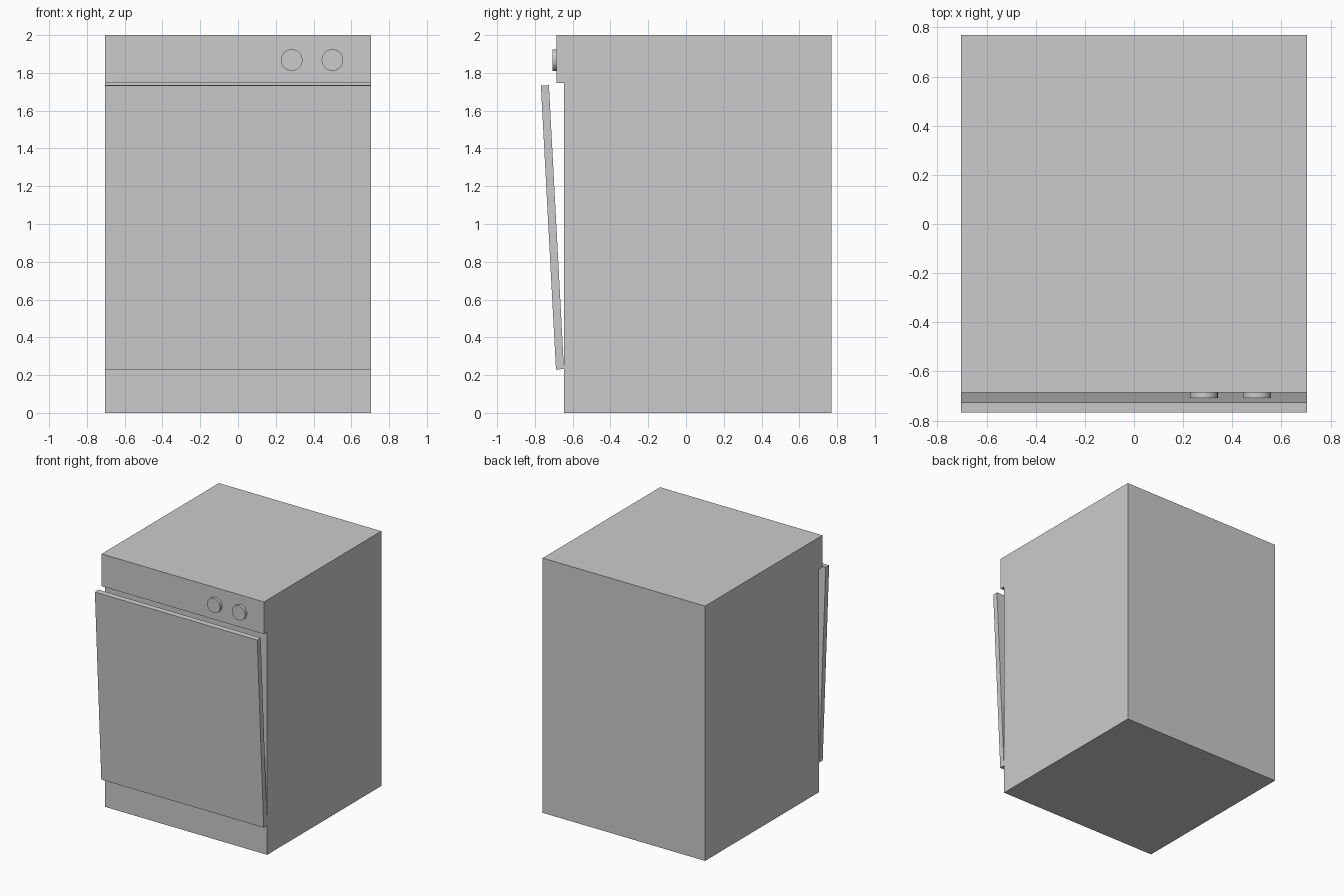
import bpy
import math
from mathutils import Matrix, Vector

if "Cube" in bpy.data.objects:
    bpy.data.objects.remove(bpy.data.objects["Cube"])

W = 0.705          # half width
FRONT = -0.645     # front plane of the cabinet
BACK = 0.77


def box(name, lo, hi):
    """Axis-aligned box between two corners."""
    verts = [(x, y, z) for x in (lo[0], hi[0]) for y in (lo[1], hi[1]) for z in (lo[2], hi[2])]
    faces = [(0, 1, 3, 2), (4, 6, 7, 5), (0, 4, 5, 1), (2, 3, 7, 6), (0, 2, 6, 4), (1, 5, 7, 3)]
    mesh = bpy.data.meshes.new(name)
    mesh.from_pydata(verts, [], faces)
    obj = bpy.data.objects.new(name, mesh)
    bpy.context.collection.objects.link(obj)
    return obj


# Cabinet with the wash tub hollowed out behind the door
cabinet = box("cabinet", (-W, FRONT, 0), (W, BACK, 2))
tub = box("tub_cutter", (-W + 0.07, FRONT - 0.1, 0.3), (W - 0.07, BACK - 0.08, 1.67))
tub.hide_render = True
tub.hide_viewport = True
cut = cabinet.modifiers.new("tub", 'BOOLEAN')
cut.operation = 'DIFFERENCE'
cut.solver = 'EXACT'
cut.object = tub

# Control panel across the top of the front
box("control_panel", (-W, -0.685, 1.747), (W, FRONT, 2))

# Door, hinged along its lower inner edge and slightly ajar
door = box("door", (-W, -0.0425, 0), (W, 0, 1.505))
hinge = Matrix.Translation(Vector((0, FRONT - 0.001, 0.232)))
door.data.transform(hinge @ Matrix.Rotation(math.radians(3.04), 4, 'X'))

# Two control knobs
for i, x in enumerate((0.284, 0.5)):
    bpy.ops.mesh.primitive_cylinder_add(vertices=48, radius=0.057, depth=0.024,
                                        location=(x, -0.696, 1.868),
                                        rotation=(math.pi / 2, 0, 0))
    knob = bpy.context.object
    knob.name = f"knob_{i + 1}"
    bpy.ops.object.shade_smooth_by_angle(angle=math.radians(30))
